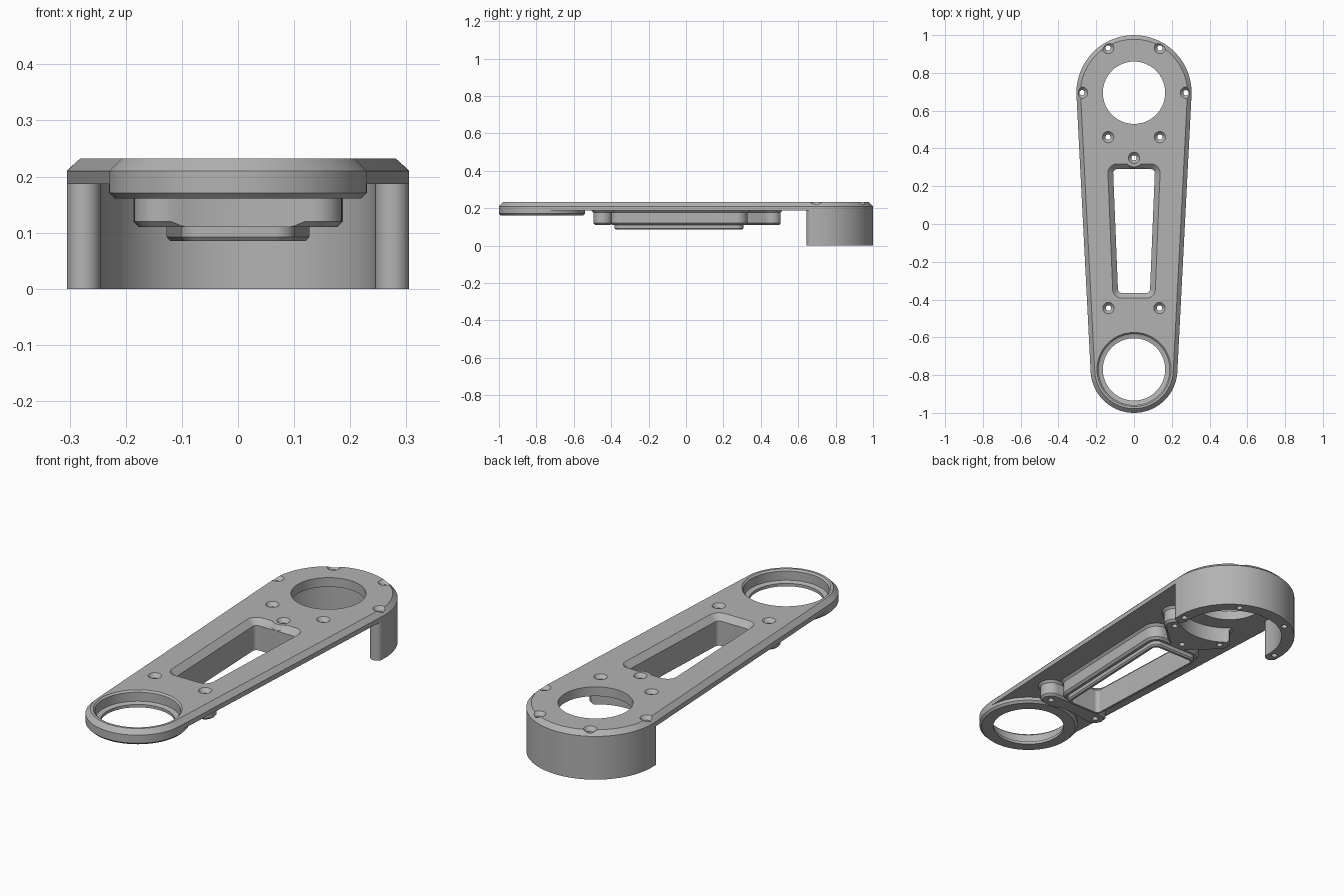
import bpy, bmesh, math
from mathutils import Vector, geometry

cube = bpy.data.objects.get("Cube")
if cube:
    bpy.data.objects.remove(cube, do_unlink=True)

TOP, UNDER = 0.232, 0.187      # plate faces
REAR, FRONT = 0.695, -0.77     # bearing centres along y
SEGMENTS = 72


def solid(name, discs, layers):
    """Loft the hull of discs (x, y, radius) through layers (z, outline growth)."""
    dirs = [Vector((math.cos(a), math.sin(a))) for a in
            (2 * math.pi * i / SEGMENTS for i in range(SEGMENTS))]
    samples = [(Vector((x, y)), r, d) for x, y, r in discs for d in dirs]
    order = geometry.convex_hull_2d([c + d * r for c, r, d in samples])
    bm = bmesh.new()
    rings = []
    for z, grow in layers:
        ring = []
        for i in order:
            c, r, d = samples[i]
            ring.append(bm.verts.new((*(c + d * (r + grow)), z)))
        rings.append(ring)
    bm.faces.new(rings[0])
    bm.faces.new(rings[-1])
    n = len(order)
    for low, high in zip(rings, rings[1:]):
        for i in range(n):
            j = (i + 1) % n
            bm.faces.new((low[i], low[j], high[j], high[i]))
    bmesh.ops.recalc_face_normals(bm, faces=bm.faces)
    mesh = bpy.data.meshes.new(name)
    bm.to_mesh(mesh)
    bm.free()
    obj = bpy.data.objects.new(name, mesh)
    bpy.context.collection.objects.link(obj)
    return obj


def combine(target, tool, operation):
    """Apply a boolean and discard the tool."""
    mod = target.modifiers.new("boolean", 'BOOLEAN')
    mod.operation, mod.solver, mod.object = operation, 'EXACT', tool
    bpy.context.view_layer.objects.active = target
    bpy.ops.object.modifier_apply(modifier=mod.name)
    bpy.data.objects.remove(tool, do_unlink=True)


def add(target, tool):
    combine(target, tool, 'UNION')


def cut(target, tool):
    combine(target, tool, 'DIFFERENCE')


def mirrored(x, y, r):
    return [(x, y, r), (-x, y, r)]


def window_discs(grow=0):
    return mirrored(0.09, 0.27, 0.02 + grow) + mirrored(0.065, -0.345, 0.02 + grow)


# Tapered plate with chamfered top edge
arm = solid("arm_plate", [(0, REAR, 0.305), (0, FRONT, 0.23)],
            [(UNDER, 0), (0.21, 0), (TOP, -0.022)])

# Thick ring under the front bearing
add(arm, solid("front_ring", [(0, FRONT, 0.23)],
               [(0.161, -0.01), (0.171, 0), (UNDER, 0)]))

# Half round wall at the rear with rounded ends
wall = solid("rear_wall", [(0, REAR, 0.305)], [(0, 0), (UNDER, 0)])
cut(wall, solid("wall_bore", [(0, REAR, 0.245)], [(-0.1, 0), (0.3, 0)]))
cut(wall, solid("wall_opening", mirrored(0.5, 0.174, 0.5), [(-0.1, 0), (0.3, 0)]))
for side in (-1, 1):
    add(wall, solid("wall_end", [(side * 0.275, 0.675, 0.03)], [(0, 0), (UNDER, 0)]))
add(arm, wall)

# Window frame below the plate, with screw blocks at both ends
block = [(0.11, -0.01), (0.12, 0), (0.176, 0), (UNDER, 0.01)]
frame = solid("window_frame", window_discs(0.04), block)
add(frame, solid("rear_block", mirrored(0.137, 0.46, 0.05) + [(0, 0.35, 0.06)], block))
add(frame, solid("front_block", mirrored(0.135, -0.445, 0.05), block))
for y, r in ((REAR, 0.245), (FRONT, 0.3)):
    cut(frame, solid("clearance", [(0, y, r)], [(0, 0), (0.3, 0)]))
add(frame, solid("window_lip", window_discs(0.017),
                 [(0.085, -0.006), (0.092, 0), (0.15, 0)]))
add(arm, frame)

# Window with a chamfered rim, notched by the middle screw boss
window = solid("window", window_discs(),
               [(0, 0), (0.205, 0), (TOP, 0.028), (0.25, 0.046)])
cut(window, solid("middle_boss", [(0, 0.35, 0.06)],
                  [(0.1, 0), (0.212, 0), (0.26, -0.03)]))
cut(arm, window)

# Bearing holes, the front one with a stepped seat
for y in (REAR, FRONT):
    cut(arm, solid("bearing_hole", [(0, y, 0.165)], [(-0.1, 0), (0.3, 0)]))
cut(arm, solid("bearing_seat", [(0, FRONT, 0.188)],
               [(0.175, -0.01), (0.18, 0), (0.224, 0), (TOP, 0.008), (0.25, 0.008)]))

# Countersunk screw holes
screws = [(0, 0.35)]
for x, y in ((0.275, 0.695), (0.137, 0.932), (0.137, 0.46), (0.135, -0.445)):
    screws += [(x, y), (-x, y)]
for x, y in screws:
    cut(arm, solid("screw_hole", [(x, y, 0.014)],
                   [(-0.1, 0), (0.214, 0), (TOP, 0.016), (0.25, 0.016)]))

# Plain grey finish
grey = bpy.data.materials.new("grey_metal")
grey.use_nodes = True
colour = (0.45, 0.45, 0.45, 1)
grey.diffuse_color = colour
grey.node_tree.nodes["Principled BSDF"].inputs["Base Color"].default_value = colour
arm.data.materials.clear()
arm.data.materials.append(grey)
for face in arm.data.polygons:
    face.material_index = 0

bpy.ops.object.select_all(action='DESELECT')
arm.select_set(True)
bpy.context.view_layer.objects.active = arm
bpy.ops.object.shade_smooth_by_angle()
